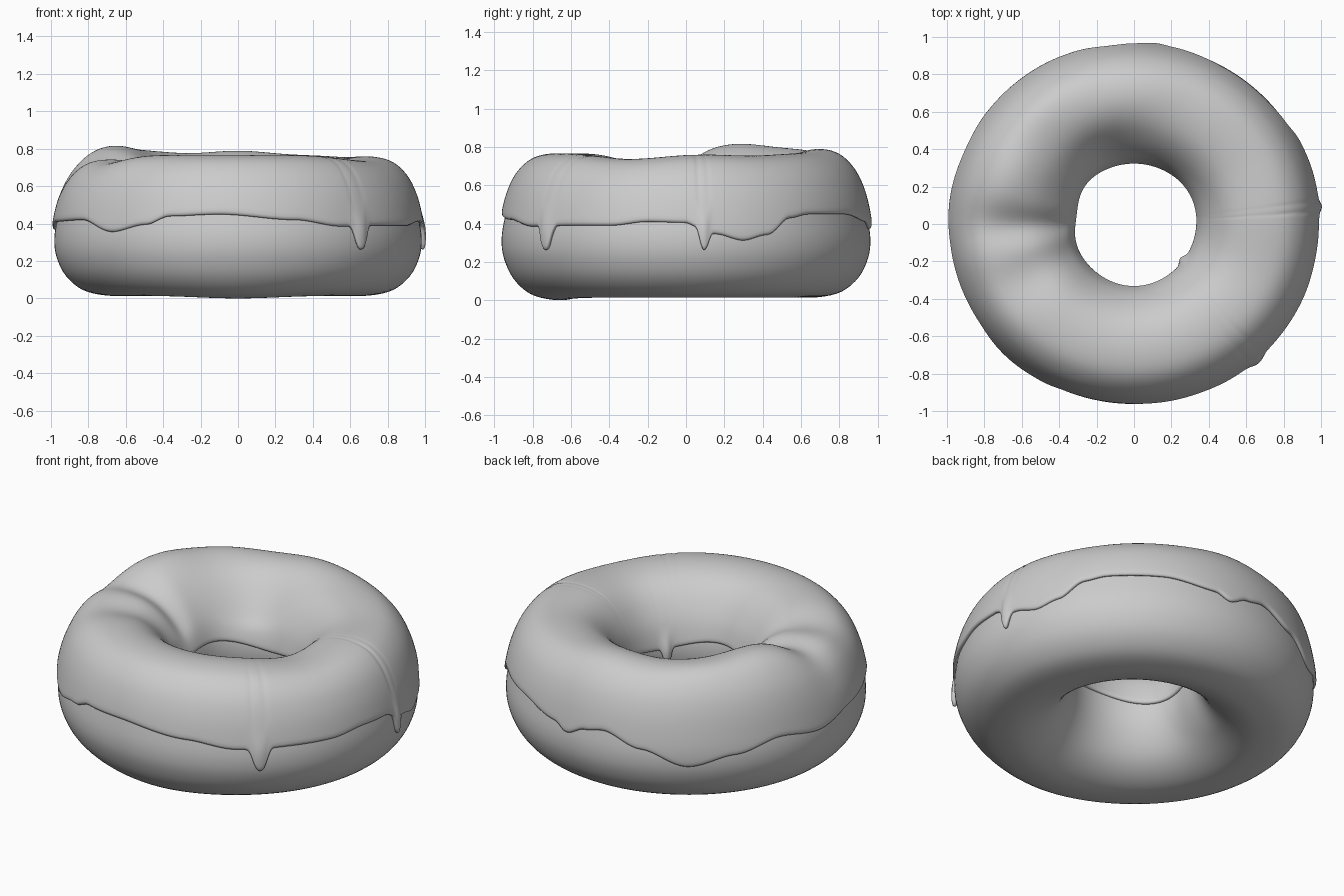
import bpy, bmesh, math

if "Cube" in bpy.data.objects:
    bpy.data.objects.remove(bpy.data.objects["Cube"])

# Cross-sections as (radius, height)
DOUGH = [(.982, .32), (.97, .22), (.92, .12), (.83, .045), (.71, .016), (.61, .02), (.51, .06),
         (.43, .13), (.37, .24), (.345, .36), (.365, .49), (.43, .62), (.55, .71), (.68, .735),
         (.79, .712), (.88, .64), (.935, .54), (.965, .43)]
GLAZE = [(.965, .16), (.988, .24), (.998, .33), (.988, .43), (.956, .56), (.9, .67), (.81, .745), (.68, .767),
         (.55, .742), (.45, .67), (.375, .56), (.338, .45), (.328, .36), (.35, .24), (.38, .18)]

# Lower rim of the glaze around the outside: (angle, height)
RIM = [(0, .405), (3, .385), (9, .345), (18, .31), (26, .34), (34.5, .43), (42, .45), (60, .45), (78, .41),
       (83, .37), (90, .42), (97, .44), (110, .37), (125, .28), (140, .34), (156, .40), (172, .365),
       (189, .41), (212, .42), (227, .355), (240, .395), (248, .44), (264, .45), (288, .42),
       (304, .385), (322, .39), (336, .39), (348, .41), (360, .405)]
# Drips: (angle, half width in degrees, length)
DRIPS = [(311.4, 2.6, .13), (5.5, 1.6, .12)]
# Soft lumps and dents on top: (angle, radius, height, angular width, radial width)
LUMPS = [(157, .74, .05, 18, .2), (90, .75, .025, 18, .2), (130, .82, .03, 18, .15),
         (181, .6, -.055, 9, .35), (112, .43, -.06, 26, .13), (206, .65, -.04, 14, .3),
         (335, .65, -.03, 22, .3), (30, .7, -.012, 20, .3)]


def catmull(p, t, closed=False):
    n = len(p)
    i = int(math.floor(t)) if closed else min(int(t), n - 2)
    f = t - i
    a, b, c, d = [p[j % n] if closed else p[max(0, min(n - 1, j))] for j in range(i - 1, i + 3)]
    return [.5 * (2 * q + (r - o) * f + (2 * o - 5 * q + 4 * r - s) * f * f
                  + (3 * q - o - 3 * r + s) * f ** 3) for o, q, r, s in zip(a, b, c, d)]


def gap(a, b):
    return (a - b + 180) % 360 - 180


def rim_height(deg):
    for (a, za), (b, zb) in zip(RIM, RIM[1:]):
        if a <= deg <= b:
            f = (deg - a) / (b - a)
            z = za + (zb - za) * f * f * (3 - 2 * f)
            break
    return z - sum(l * math.exp(-(gap(deg, a) / w) ** 4) for a, w, l in DRIPS)


def find_param(target, lo, hi):
    # parameter on the glaze profile at a given height; lo is below, hi is above
    for _ in range(30):
        m = (lo + hi) / 2
        if catmull(GLAZE, m)[1] < target:
            lo = m
        else:
            hi = m
    return lo


def place(deg, r, z):
    k = max(0, min(1, (z - .42) / .2))
    k = k * k * (3 - 2 * k)
    z += k * sum(h * math.exp(-(gap(deg, a) / w) ** 2 - ((r - c) / wr) ** 2)
                 for a, c, h, w, wr in LUMPS)
    # base sags slightly at the front
    if z < .2:
        z -= .015 * math.exp(-(gap(deg, 270) / 25) ** 2) * (1 - z / .2)
    # left side of the hole bulges inward
    r -= .025 * math.exp(-(gap(deg, 170) / 22) ** 2 - ((r - .33) / .1) ** 2)
    a = math.radians(deg)
    return (r * math.cos(a), .98 * r * math.sin(a), z)


def make_part(name, rings, closed):
    bm = bmesh.new()
    vs = [[bm.verts.new(p) for p in ring] for ring in rings]
    n, m = len(vs), len(vs[0])
    for i in range(n):
        for j in range(m if closed else m - 1):
            k, l = (i + 1) % n, (j + 1) % m
            bm.faces.new((vs[i][j], vs[k][j], vs[k][l], vs[i][l]))
    bmesh.ops.recalc_face_normals(bm, faces=bm.faces)
    if not closed:
        top = max(bm.faces, key=lambda f: f.calc_center_median().z)
        if top.normal.z < 0:
            bmesh.ops.reverse_faces(bm, faces=bm.faces)
    for f in bm.faces:
        f.smooth = True
    me = bpy.data.meshes.new(name)
    bm.to_mesh(me)
    bm.free()
    ob = bpy.data.objects.new(name, me)
    bpy.context.collection.objects.link(ob)
    return ob


# Dough ring
rings = []
for i in range(160):
    deg = i * 360 / 160
    rings.append([place(deg, *catmull(DOUGH, j * len(DOUGH) / 72, True)) for j in range(72)])
make_part("dough", rings, True)

# Glaze with wavy rim, drips and an inner drip
rings = []
N, ROWS = 320, 30
for i in range(N):
    deg = i * 360 / N
    s0 = find_param(rim_height(deg), 0, 5)
    inner = .41 + .025 * math.sin(math.radians(3 * deg)) - .1 * math.exp(-(gap(deg, 323) / 5) ** 4)
    s1 = find_param(inner, len(GLAZE) - 1, 9)
    ring = []
    for j in range(ROWS):
        r, z = catmull(GLAZE, s0 + (s1 - s0) * j / (ROWS - 1))
        if z < .5:
            low = min(1, (.5 - z) / .12)
            if r > .6:
                r += .014 * low * sum(math.exp(-(gap(deg, a) / w) ** 2) for a, w, l in DRIPS)
            else:
                r -= .02 * low * math.exp(-(gap(deg, 323) / 5) ** 2)
        ring.append(place(deg, r, z))
    rings.append(ring)
glaze = make_part("glaze", rings, False)
sol = glaze.modifiers.new("thickness", 'SOLIDIFY')
sol.thickness = .026
sol.offset = -1
sub = glaze.modifiers.new("rounding", 'SUBSURF')
sub.levels = sub.render_levels = 1
